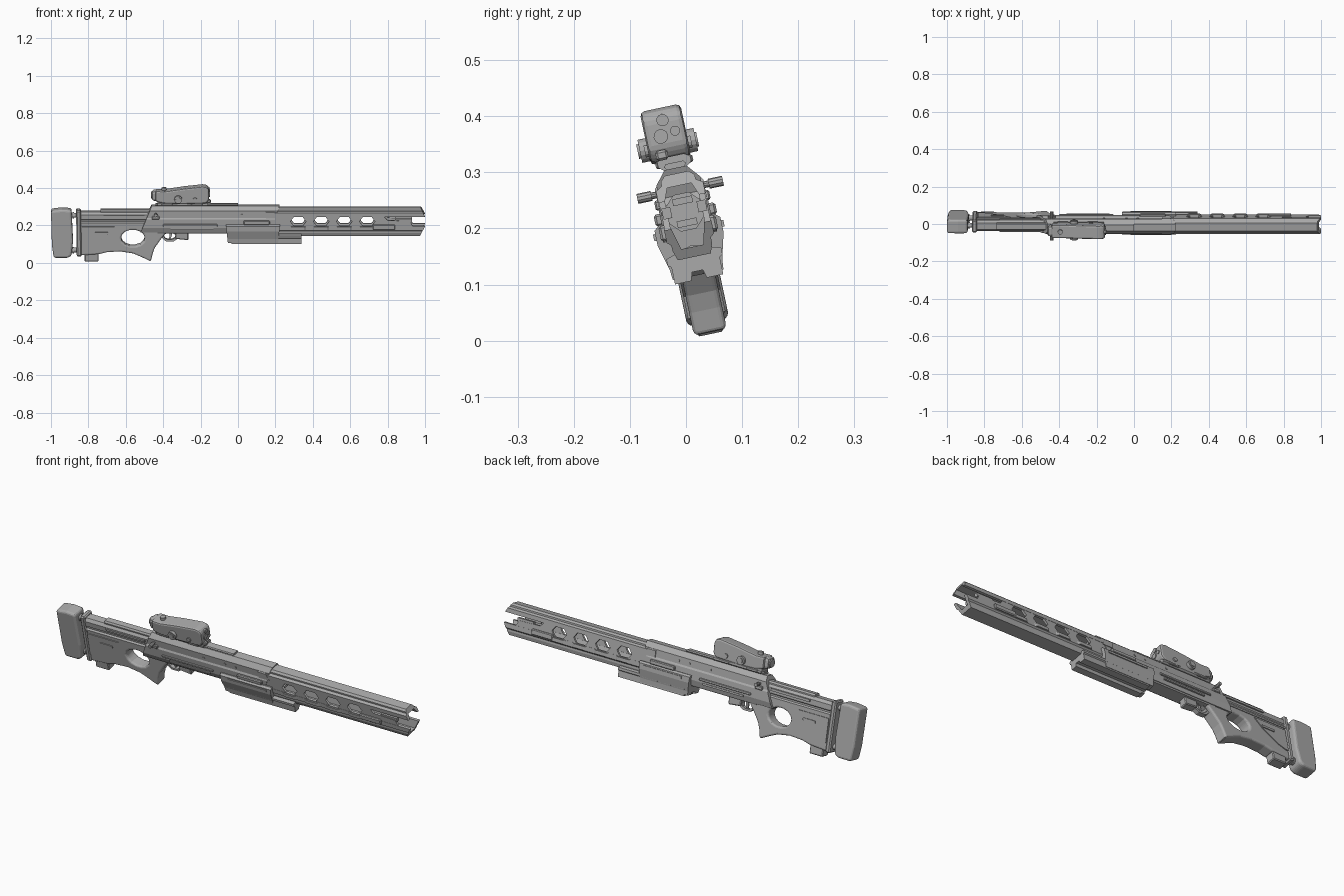
import bpy, bmesh, math
from mathutils import Matrix, Vector

if "Cube" in bpy.data.objects:
    bpy.data.objects.remove(bpy.data.objects["Cube"])

# The whole prop is rolled slightly about its long axis
ROLL = math.radians(12)
M = Matrix.Translation((0, 0, 0.22)) @ Matrix.Rotation(ROLL, 4, 'X')

mat = bpy.data.materials.new("mid_grey")
mat.diffuse_color = (0.4, 0.4, 0.4, 1)
mat.use_nodes = True
mat.node_tree.nodes["Principled BSDF"].inputs["Base Color"].default_value = mat.diffuse_color


def finish(name, bm, bevel=0, seg=1):
    bmesh.ops.recalc_face_normals(bm, faces=bm.faces[:])
    me = bpy.data.meshes.new(name)
    bm.to_mesh(me)
    bm.free()
    me.materials.append(mat)
    ob = bpy.data.objects.new(name, me)
    bpy.context.collection.objects.link(ob)
    ob.matrix_world = M
    if bevel:
        b = ob.modifiers.new("bevel", 'BEVEL')
        b.width, b.segments = bevel, seg
        b.limit_method, b.angle_limit = 'ANGLE', math.radians(25)
    return ob


def extrude(bm, a, b):
    va, vb = [bm.verts.new(p) for p in a], [bm.verts.new(p) for p in b]
    n = len(a)
    bm.faces.new(va)
    bm.faces.new(vb[::-1])
    for i in range(n):
        bm.faces.new((va[i], va[(i + 1) % n], vb[(i + 1) % n], vb[i]))


def side(name, pts, u0, u1, bevel=0, seg=1, hole=None):
    """Side outline (x, z as seen from the front) extruded across the width."""
    def make(nm, ps, a, b):
        bm = bmesh.new()
        q = [(x, (z - 0.22) / 0.978) for x, z in ps]
        extrude(bm, [(x, a, v) for x, v in q], [(x, b, v) for x, v in q])
        return finish(nm, bm)
    ob = make(name, pts, u0, u1)
    if hole:
        cut = make(name + "_cutter", hole, u0 - 0.1, u1 + 0.1)
        cut.hide_render = True
        m = ob.modifiers.new("hole", 'BOOLEAN')
        m.operation, m.object, m.solver = 'DIFFERENCE', cut, 'EXACT'
        bpy.context.view_layer.objects.active = ob
        bpy.ops.object.modifier_apply(modifier="hole")
        bpy.data.objects.remove(cut)
    if bevel:
        b = ob.modifiers.new("bevel", 'BEVEL')
        b.width, b.segments = bevel, seg
        b.limit_method, b.angle_limit = 'ANGLE', math.radians(25)
    return ob


def prism(name, half, x0, x1, s0=0, s1=0):
    """Half cross-section (u, v), mirrored and run along x; s0/s1 slant the ends."""
    full = half + [(-u, v) for u, v in reversed(half) if u > 1e-6]
    bm = bmesh.new()
    extrude(bm, [(x0 + s0 * v, u, v) for u, v in full],
            [(x1 + s1 * v, u, v) for u, v in full])
    return finish(name, bm)


def box(name, x0, x1, u0, u1, v0, v1, bevel=0):
    bm = bmesh.new()
    extrude(bm, [(x0, u0, v0), (x0, u1, v0), (x0, u1, v1), (x0, u0, v1)],
            [(x1, u0, v0), (x1, u1, v0), (x1, u1, v1), (x1, u0, v1)])
    return finish(name, bm, bevel)


def cyl(name, p, q, r, n=12):
    p, q = Vector(p), Vector(q)
    bm = bmesh.new()
    rot = (q - p).to_track_quat('Z', 'Y').to_matrix().to_4x4()
    bmesh.ops.create_cone(bm, cap_ends=True, segments=n, radius1=r, radius2=r,
                          depth=(q - p).length,
                          matrix=Matrix.Translation((p + q) / 2) @ rot)
    return finish(name, bm)


def ellipse(cx, cz, rx, rz, n=14):
    return [(cx + rx * math.cos(2 * math.pi * i / n),
             cz + rz * math.sin(2 * math.pi * i / n)) for i in range(n)]


# Butt pad, its two rods and the plate behind the stock
side("butt_pad", [(-1, .285), (-.94, .292), (-.89, .288), (-.882, .12), (-.89, .045),
                  (-.91, .032), (-.985, .032), (-.995, .1)], -.038, .038, .014, 3)
for i, v in enumerate((.035, -.155)):
    cyl("butt_rod_%d" % i, (-.9, 0, v), (-.83, 0, v), .013)
    cyl("butt_rod_collar_%d" % i, (-.885, 0, v), (-.877, 0, v), .018)
side("stock_plate", [(-.866, .286), (-.84, .286), (-.836, .04), (-.862, .04)],
     -.034, .034, .006)

# Stock with thumbhole and grip
side("stock_grip", [(-.84, .222), (-.52, .226), (-.43, .215), (-.385, .165), (-.415, .128),
                    (-.445, .085), (-.456, .055), (-.466, .012), (-.515, .036),
                    (-.56, .055), (-.63, .066), (-.70, .062), (-.74, .052), (-.84, .045)],
     -.03, .03, .013, 3, ellipse(-.562, .138, .064, .044))
side("stock_foot", [(-.82, .06), (-.745, .06), (-.745, .012), (-.82, .012)],
     -.024, .024, .004)
for s in (-1, 1):
    a, b = sorted((s * .029, s * .034))
    side("stock_panel", [(-.835, .2), (-.66, .2), (-.70, .155), (-.78, .1), (-.82, .085),
                         (-.835, .085)], a, b)
    box("stock_latch", -.765, -.695, *sorted((s * .033, s * .038)), -.062, -.05)

# Comb above the stock
prism("stock_comb", [(0, .058), (.018, .058), (.03, .044), (.03, .018), (.025, .014),
                     (.025, .006), (.033, 0), (.033, -.01), (0, -.01)], -.84, -.48)
prism("cheek_rail", [(0, .07), (.014, .07), (.02, .062), (.02, .052), (0, .052)], -.735, -.46)
for s in (-1, 1):
    box("comb_strip", -.72, -.5, *sorted((s * .028, s * .036)), .03, .042)

# Receiver
rec = [(0, .09), (.02, .09), (.04, .066), (.04, .03), (.045, .022), (.045, -.025),
       (.036, -.052), (0, -.052)]
prism("receiver", rec, -.50, .19, .42, .35)
prism("receiver_lower", [(0, -.01), (.04, -.01), (.04, -.04), (.03, -.058), (0, -.058)],
      -.43, -.06)
prism("receiver_nose", [(0, .086), (.022, .086), (.044, .06), (.044, .028), (0, .028)],
      .15, .225, 0, -.5)
prism("top_rail", [(0, .1), (.016, .1), (.02, .095), (.014, .086), (0, .086)], -.44, .0)
for s in (-1, 1):
    box("receiver_side_rail", -.40, -.11, *sorted((s * .04, s * .051)), -.016, -.004, .002)
    box("receiver_strip", -.36, -.13, *sorted((s * .04, s * .049)), -.034, -.025)
    box("receiver_catch", -.46, -.42, *sorted((s * .036, s * .05)), .022, .04, .003)
    box("ejection_cover", .03, .17, *sorted((s * .04, s * .056)), -.006, .016, .004)
    for x in (-.16, -.04, .02):
        cyl("receiver_pin", (x, s * .036, .045), (x, s * .043, .045), .006, 8)

# Charging handle on both sides
cyl("charging_rod", (-.44, -.07, .05), (-.44, .07, .05), .006, 10)
for s in (-1, 1):
    cyl("charging_knob", (-.44, s * .052, .05), (-.44, s * .078, .05), .009, 10)

# Trigger, guard and the block ahead of it
side("trigger_guard", [(-.41, .17), (-.32, .17), (-.325, .13), (-.345, .117), (-.385, .117),
                       (-.405, .135)], -.011, .011, 0, 1, ellipse(-.365, .145, .031, .019, 10))
side("trigger", [(-.365, .165), (-.35, .165), (-.356, .14), (-.362, .128), (-.368, .13)],
     -.005, .005)
side("magazine_block", [(-.335, .175), (-.265, .175), (-.265, .125), (-.335, .132)],
     -.02, .02, .004)

# Fore-end housing
prism("fore_housing", [(0, -.01), (.05, -.004), (.06, -.012), (.06, -.04), (.048, -.085),
                       (.046, -.105), (.014, -.105), (.014, -.094), (0, -.094)],
      -.065, .225, -.1, .1)
prism("fore_keel", [(0, -.05), (.05, -.066), (.05, -.078), (.044, -.082), (.044, -.113),
                    (.014, -.113), (.01, -.098), (0, -.098)], -.045, .34, -.1, 0)
for s in (-1, 1):
    box("fore_side_plate", -.02, .20, *sorted((s * .055, s * .064)), -.03, -.018)

# Barrel stub inside the rails
oc = [(.036 * math.sin(math.pi * (k + .5) / 8 * 2), .01 + .036 * math.cos(math.pi * (k + .5) / 8 * 2))
      for k in range(4)]
prism("barrel_core", oc, .05, .26)
for s in (-1, 1):
    box("barrel_lug", .24, .272, -.018, .018, *sorted((.01 + s * .014, .01 + s * .026)))

# Upper and lower accelerator rails (channels facing each other)
prism("upper_rail", [(0, .08), (.022, .08), (.031, .071), (.031, .063), (.043, .056),
                     (.043, .035), (.031, .035), (.022, .058), (0, .058)],
      .18, 1.018, 0, -.5)
prism("lower_rail", [(0, -.054), (.02, -.054), (.03, -.015), (.043, -.015), (.043, -.038),
                     (.036, -.044), (.036, -.054), (.03, -.072), (0, -.072)],
      .18, 1.008, 0, .5)

# Struts between the rails leave hexagonal openings
HOLES = [.322, .445, .568, .691]
lo, mid, hi = -.017, .01, .037
for s in (-1, 1):
    for i in range(5):
        l = HOLES[i - 1] if i else None
        r = HOLES[i] if i < 4 else None
        if l is None:
            ps = [(.18, lo), (r - .022, lo), (r - .042, mid), (r - .022, hi), (.18, hi)]
        elif r is None:
            ps = [(l + .022, lo), (.935, lo), (.92, .012), (.80, .016), (.78, hi),
                  (l + .022, hi), (l + .042, mid)]
        else:
            ps = [(l + .022, lo), (r - .022, lo), (r - .042, mid), (r - .022, hi),
                  (l + .022, hi), (l + .042, mid)]
        bm = bmesh.new()
        extrude(bm, [(x, s * .031, v) for x, v in ps], [(x, s * .042, v) for x, v in ps])
        finish("rail_strut", bm)
    # Outer bumps along the lower rail
    for h in HOLES:
        bm = bmesh.new()
        ps = [(h - .045, .041), (h - .03, .049), (h + .03, .049), (h + .045, .041)]
        extrude(bm, [(x, s * u, -.036) for x, u in ps], [(x, s * u, -.018) for x, u in ps])
        finish("rail_bump", bm)
    box("muzzle_plate", .72, .84, *sorted((s * .038, s * .052)), -.034, -.006, .004)
    box("muzzle_insert", .84, .93, *sorted((s * .024, s * .04)), .004, .024)

# Scope: mount, body, eyepiece, knobs and lenses
prism("scope_mount", [(0, .112), (.02, .112), (.03, .106), (.03, .096), (.022, .09), (0, .09)],
      -.43, -.16)
for x in (-.41, -.25):
    box("scope_clamp", x, x + .06, -.034, .034, .094, .108, .003)
side("scope_body", [(-.44, .392), (-.39, .39), (-.29, .405), (-.19, .416), (-.165, .412),
                    (-.155, .398), (-.155, .345), (-.17, .325), (-.30, .321), (-.40, .325),
                    (-.44, .335)], -.042, .032, .018, 2)
side("eyepiece", [(-.462, .388), (-.43, .394), (-.43, .332), (-.462, .338)],
     -.034, .024, .014, 2)
cyl("eyepiece_lens", (-.466, -.005, .147), (-.455, -.005, .147), .02, 16)
for u0, u1 in ((-.035, -.056), (.025, .046)):
    cyl("scope_knob", (-.32, u0, .132), (-.32, u1, .132), .021, 16)
    cyl("scope_knob_cap", (-.32, u1, .132), (-.32, u1 * 1.07, .132), .013, 16)
    cyl("scope_screw", (-.23, u0, .13), (-.23, u0 + (u1 - u0) * .6, .13), .011, 12)
cyl("scope_top_knob", (-.395, -.005, .165), (-.395, -.005, .188), .013, 12)
for u, v, r in ((-.005, .178, .011), (-.014, .15, .013), (.013, .155, .009)):
    cyl("scope_lens", (-.17, u, v), (-.151, u, v), r, 12)
box("scope_laser", -.20, -.145, -.03, -.008, .108, .126, .004)
